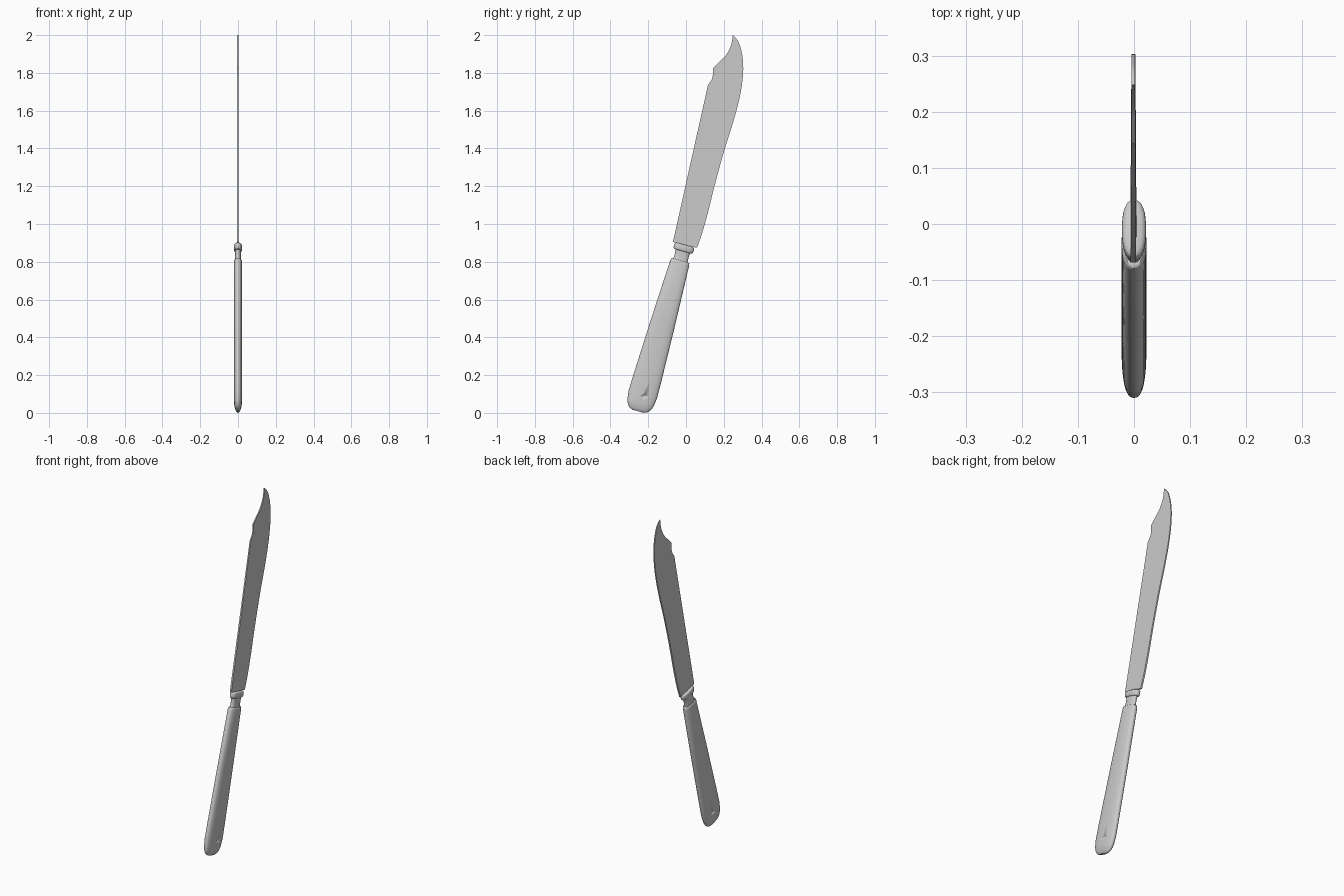
import bpy, bmesh, math
from mathutils import Vector

cube = bpy.data.objects.get("Cube")
if cube:
    bpy.data.objects.remove(cube, do_unlink=True)

steel = bpy.data.materials.new("light_grey_metal")
steel.use_nodes = True
GREY = (0.6, 0.6, 0.6, 1)
steel.diffuse_color = GREY
steel.node_tree.nodes["Principled BSDF"].inputs["Base Color"].default_value = GREY

# Leaning axis of the handle, starting at its upper end
ORIGIN = Vector((0, -0.03, 0.806))
ACROSS = Vector((0, 0.963, -0.27))
ALONG = Vector((0, 0.27, 0.963))


def finish(name, bm, angle):
    bmesh.ops.recalc_face_normals(bm, faces=bm.faces)
    mesh = bpy.data.meshes.new(name)
    bm.to_mesh(mesh)
    bm.free()
    mesh.materials.append(steel)
    ob = bpy.data.objects.new(name, mesh)
    bpy.context.collection.objects.link(ob)
    bpy.ops.object.select_all(action='DESELECT')
    ob.select_set(True)
    bpy.context.view_layer.objects.active = ob
    bpy.ops.object.shade_smooth_by_angle(angle=math.radians(angle))
    return ob


def spline(points, steps=5):
    """Smooth curve through a few points of any dimension."""
    pts = [Vector(p) for p in points]
    ext = [pts[0] * 2 - pts[1]] + pts + [pts[-1] * 2 - pts[-2]]
    out = []
    for a, b, c, d in zip(ext, ext[1:], ext[2:], ext[3:]):
        for i in range(steps):
            s = i / steps
            out.append(b + (c - a) * (s / 2)
                       + (a * 2 - b * 5 + c * 4 - d) * (s * s / 2)
                       + (b * 3 - a - c * 3 + d) * (s ** 3 / 2))
    return out + [pts[-1]]


def loft(name, stations, power=2.5, sides=40):
    """Rounded oval sections: (distance along, half width, half thickness)."""
    bm = bmesh.new()
    rings = []
    for t, wide, thick in stations:
        ring = []
        for i in range(sides):
            a = math.tau * i / sides
            c, s = math.cos(a), math.sin(a)
            u = math.copysign(abs(c) ** (2 / power), c) * wide
            x = math.copysign(abs(s) ** (2 / power), s) * thick
            ring.append(bm.verts.new(ORIGIN + ALONG * t + ACROSS * u + Vector((x, 0, 0))))
        rings.append(ring)
    for lo, hi in zip(rings, rings[1:]):
        for i in range(sides):
            j = (i + 1) % sides
            bm.faces.new((lo[i], lo[j], hi[j], hi[i]))
    bm.faces.new(rings[0])
    bm.faces.new(rings[-1])
    return finish(name, bm, 40)


# Handle, flaring gently towards a rounded butt
butt = spline([(-0.828, 0.030, 0.006), (-0.817, 0.053, 0.013), (-0.787, 0.070, 0.020),
               (-0.735, 0.078, 0.022)], 4)
shaft = [(-0.64, 0.076, 0.022), (-0.345, 0.066, 0.022), (-0.012, 0.052, 0.022),
         (-0.003, 0.050, 0.020), (0, 0.046, 0.017)]
handle = loft("handle", butt + shaft)

# Narrow neck and the rounded collar above it
loft("neck", [(-0.01, 0.042, 0.017), (0.012, 0.038, 0.015),
              (0.04, 0.038, 0.015), (0.06, 0.043, 0.016)])
loft("collar", spline([(0.051, 0.044, 0.015), (0.056, 0.052, 0.020), (0.07, 0.054, 0.0215),
                       (0.082, 0.052, 0.020), (0.087, 0.044, 0.014)], 3))

# Small dimples on both faces near the butt
bm = bmesh.new()
for side in (-1, 1):
    made = bmesh.ops.create_uvsphere(bm, u_segments=20, v_segments=12, radius=1)["verts"]
    bmesh.ops.scale(bm, verts=made, vec=(0.006, 0.019, 0.010))
    bmesh.ops.translate(bm, verts=made, vec=(side * 0.023, -0.218, 0.087))
cutter = finish("dimple_cutter", bm, 40)
cutter.hide_render = True
cutter.hide_viewport = True
cut = handle.modifiers.new("dimples", 'BOOLEAN')
cut.operation = 'DIFFERENCE'
cut.object = cutter

# Thin blade with a curved belly, upswept tip and notched back
belly = spline([(0.058, 0.874), (0.085, 0.95), (0.116, 1.06), (0.156, 1.22), (0.203, 1.39),
                (0.25, 1.54), (0.282, 1.66), (0.299, 1.76), (0.303, 1.84), (0.295, 1.91),
                (0.276, 1.967), (0.248, 2.0)], 4)
back = spline([(0.248, 2.0), (0.238, 1.945), (0.21, 1.892), (0.17, 1.852), (0.143, 1.825)], 4)
notch = spline([(0.143, 1.825), (0.141, 1.78), (0.132, 1.758), (0.116, 1.735)], 3)
outline = belly + back[1:] + notch[1:] + [Vector((-0.069, 0.905))]
bm = bmesh.new()
faces = []
for side in (-1, 1):
    faces.append([bm.verts.new((side * (0.005 - 0.0018 * (z - 0.9)) - 0.001, y, z))
                  for y, z in outline])
    bm.faces.new(faces[-1])
for i in range(len(outline)):
    j = (i + 1) % len(outline)
    bm.faces.new((faces[0][i], faces[0][j], faces[1][j], faces[1][i]))
finish("blade", bm, 30)
